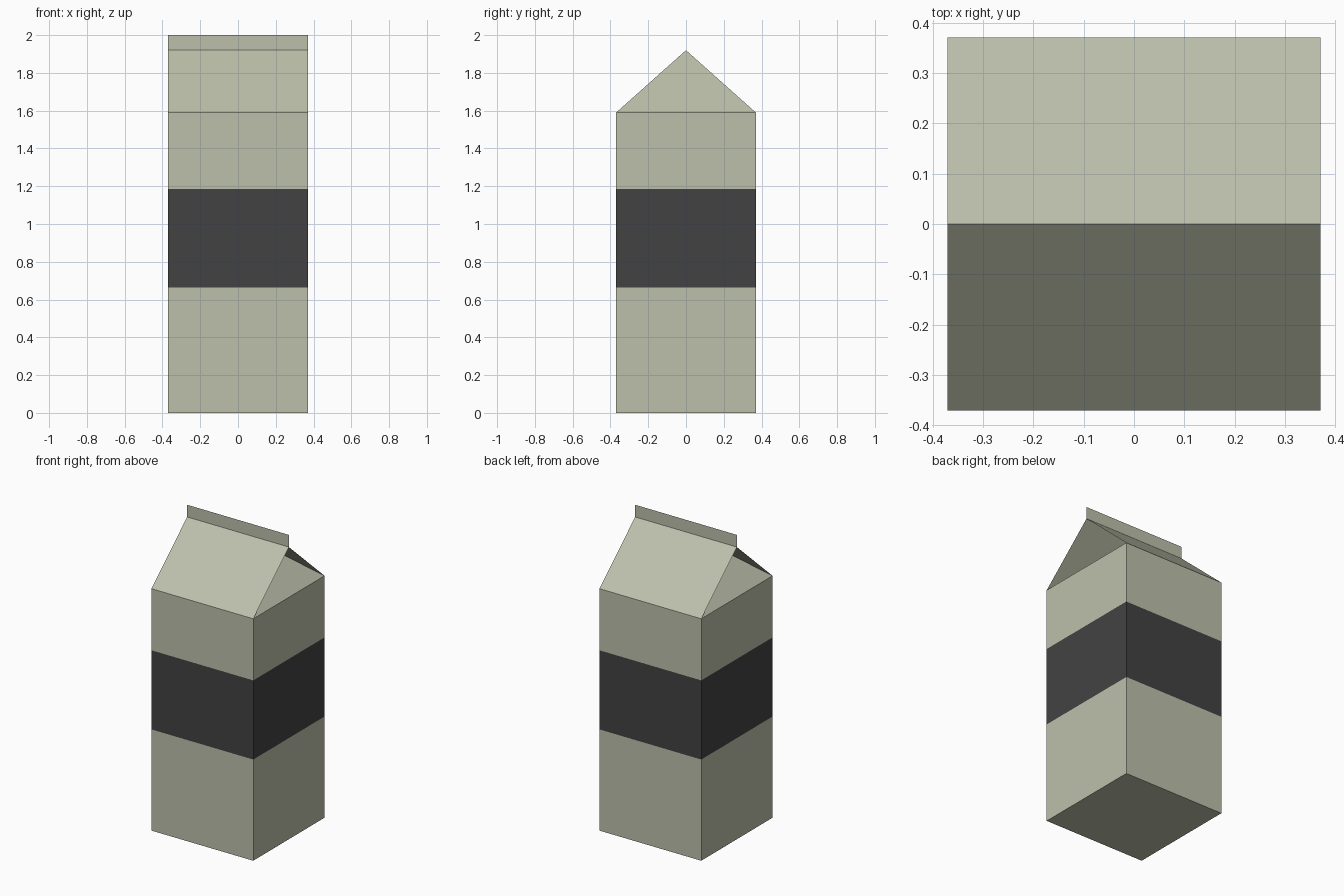
import bpy

if "Cube" in bpy.data.objects:
    bpy.data.objects.remove(bpy.data.objects["Cube"])

H = 0.37            # half width of the carton
EAVE, RIDGE, TOP = 1.59, 1.92, 2.0
BAND = (0.665, 1.185)


def material(name, rgb):
    m = bpy.data.materials.new(name)
    m.diffuse_color = (*rgb, 1)
    m.use_nodes = True
    m.node_tree.nodes["Principled BSDF"].inputs["Base Color"].default_value = m.diffuse_color
    return m


card = material("card", (0.51, 0.53, 0.41))
dark = material("dark_band", (0.055, 0.055, 0.055))


def part(name, verts, faces, mat):
    me = bpy.data.meshes.new(name)
    me.from_pydata(verts, [], faces)
    me.materials.append(mat)
    ob = bpy.data.objects.new(name, me)
    bpy.context.collection.objects.link(ob)
    return ob


def ring(z):
    return [(-H, -H, z), (H, -H, z), (H, H, z), (-H, H, z)]


def sleeve(name, z0, z1, mat, bottom=False):
    faces = [(i, (i + 1) % 4, (i + 1) % 4 + 4, i + 4) for i in range(4)]
    if bottom:
        faces.append((3, 2, 1, 0))
    return part(name, ring(z0) + ring(z1), faces, mat)


# Square body in three stacked sleeves
sleeve("lower_body", 0, BAND[0], card, bottom=True)
sleeve("label_band", *BAND, dark)
sleeve("upper_body", BAND[1], EAVE, card)

# Gable roof: two sloping panels meeting at the ridge
part("roof_panels", ring(EAVE) + [(-H, 0, RIDGE), (H, 0, RIDGE)],
     [(0, 1, 5, 4), (2, 3, 4, 5)], card)

# Triangular ends folded inward to the middle of the ridge
part("tucked_gables", ring(EAVE) + [(0, 0, RIDGE)],
     [(1, 2, 4), (3, 0, 4)], card)

# Flat sealed fin along the ridge
part("top_fin", [(-H, 0, RIDGE), (H, 0, RIDGE), (H, 0, TOP), (-H, 0, TOP)],
     [(0, 1, 2, 3)], card)
